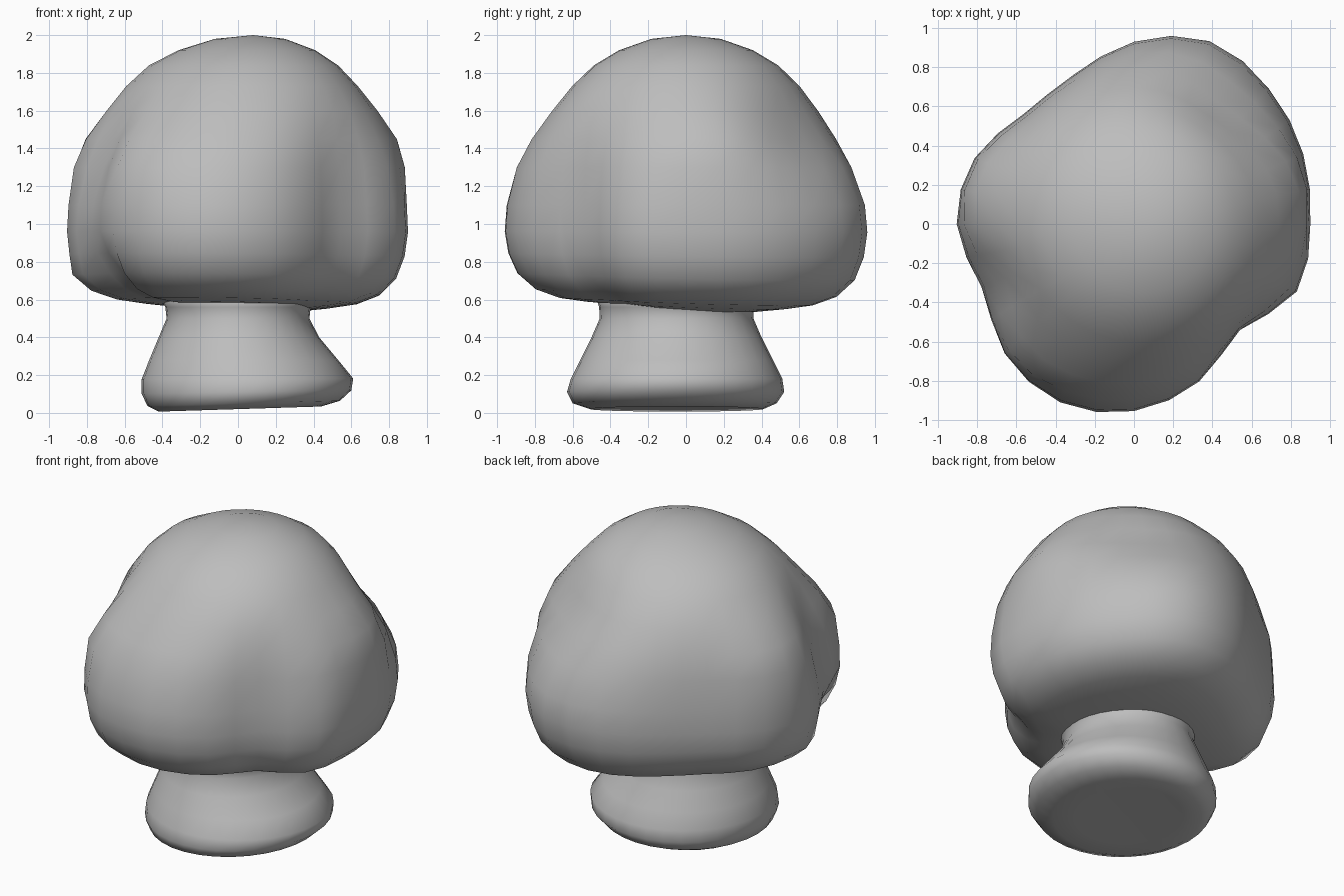
import bpy, bmesh, math
from math import sin, cos, radians, exp, pi

if "Cube" in bpy.data.objects:
    bpy.data.objects.remove(bpy.data.objects["Cube"], do_unlink=True)

SEGMENTS = 32

grey = bpy.data.materials.new("plain grey")
grey.use_nodes = True
grey.diffuse_color = (0.51, 0.51, 0.51, 1)
grey.node_tree.nodes["Principled BSDF"].inputs["Base Color"].default_value = grey.diffuse_color


def loft(name, rings, bottom, top):
    """Skin a stack of rings and close both ends with a pole."""
    bm = bmesh.new()
    loops = [[bm.verts.new(p) for p in ring] for ring in rings]
    low, high = bm.verts.new(bottom), bm.verts.new(top)
    for i in range(SEGMENTS):
        j = (i + 1) % SEGMENTS
        for a, b in zip(loops, loops[1:]):
            bm.faces.new((a[i], a[j], b[j], b[i]))
        bm.faces.new((low, loops[0][j], loops[0][i]))
        bm.faces.new((high, loops[-1][i], loops[-1][j]))
    bmesh.ops.recalc_face_normals(bm, faces=bm.faces)
    for face in bm.faces:
        face.smooth = True
    mesh = bpy.data.meshes.new(name)
    bm.to_mesh(mesh)
    bm.free()
    mesh.materials.append(grey)
    obj = bpy.data.objects.new(name, mesh)
    bpy.context.collection.objects.link(obj)
    return obj


# Lumpy plan outline of the cap, sampled evenly from +x counter-clockwise
OUTLINE = [0.9, 0.935, 0.975, 1.01, 0.93, 0.82, 0.795, 0.88,
           0.905, 0.85, 0.935, 0.985, 0.955, 0.87, 0.765, 0.9]

# Cap profile: height and share of the outline
PROFILE = [(0.565, 0.38), (0.58, 0.55), (0.6, 0.7), (0.645, 0.83), (0.73, 0.93),
           (0.84, 0.98), (0.96, 1), (1.1, 0.99), (1.3, 0.945), (1.45, 0.87),
           (1.6, 0.765), (1.73, 0.655), (1.84, 0.53), (1.92, 0.385), (1.98, 0.2)]

# Dents in the cap: angle, height, angular width, height width, depth
# (a negative depth is a bulge)
DENTS = [(56, 1.47, 24, 0.22, 0.1), (204, 1.4, 14, 0.25, 0.07),
         (210, 0.66, 11, 0.18, 0.16), (165, 1.42, 18, 0.2, -0.05),
         (185, 0.7, 16, 0.1, -0.05), (10, 1.45, 20, 0.2, -0.07),
         (228, 1.32, 14, 0.18, -0.04), (165, 1.86, 40, 0.15, -0.06)]


def outline(angle):
    """Smooth closed curve through the outline samples."""
    n = len(OUTLINE)
    s = angle / (2 * pi) * n
    k, t = int(s), s - int(s)
    a, b, c, d = (OUTLINE[(k + m) % n] for m in (-1, 0, 1, 2))
    return b + t * (c - a + t * (2*a - 5*b + 4*c - d + t * (3*(b - c) + d - a))) / 2


def cap_point(angle, z, share):
    # The lumpy rim turns into a plain round crown
    rise = max(0, z - 1)
    blend = min(1, (rise / 0.65) ** 2)
    radius = share * (outline(angle) * (1 - blend) + 0.92 * blend)
    for where, height, width, spread, depth in DENTS:
        turn = (math.degrees(angle) - where + 180) % 360 - 180
        radius *= 1 - depth * exp(-(turn / width) ** 2 - ((z - height) / spread) ** 2)
    # The crown leans to one side and the rim hangs lower at the back left
    lean = 0.07 * rise ** 3
    sag = max(0, min(1, (1 - z) / 0.3)) * (0.01 + 0.022 * cos(angle - radians(58)))
    return radius * cos(angle) + lean, radius * sin(angle), z - sag


angles = [2 * pi * i / SEGMENTS for i in range(SEGMENTS)]
loft("mushroom_cap", [[cap_point(a, z, s) for a in angles] for z, s in PROFILE],
     (0, 0, 0.565), (0.08, 0, 2))

# Flared stem: height, centre x, centre y, half width, half depth
STEM = [(0.025, 0, -0.04, 0.3, 0.34), (0.02, 0.01, -0.05, 0.43, 0.46),
        (0.05, 0.03, -0.06, 0.51, 0.54), (0.11, 0.045, -0.055, 0.555, 0.575),
        (0.18, 0.05, -0.05, 0.56, 0.56), (0.28, 0.03, -0.05, 0.5, 0.51),
        (0.4, 0.005, -0.05, 0.425, 0.45), (0.5, 0, -0.05, 0.378, 0.407),
        (0.56, 0, -0.05, 0.385, 0.41), (0.62, 0, -0.04, 0.42, 0.44)]


def stem_point(angle, z, x, y, width, depth):
    # The foot is tilted a little, touching the ground at the right
    px = x + width * cos(angle)
    return px, y + depth * sin(angle), z + 0.035 * max(0, 1 - z / 0.2) * px


loft("mushroom_stem", [[stem_point(a, *ring) for a in angles] for ring in STEM],
     (0, -0.04, 0.03), (0, -0.04, 0.68))
